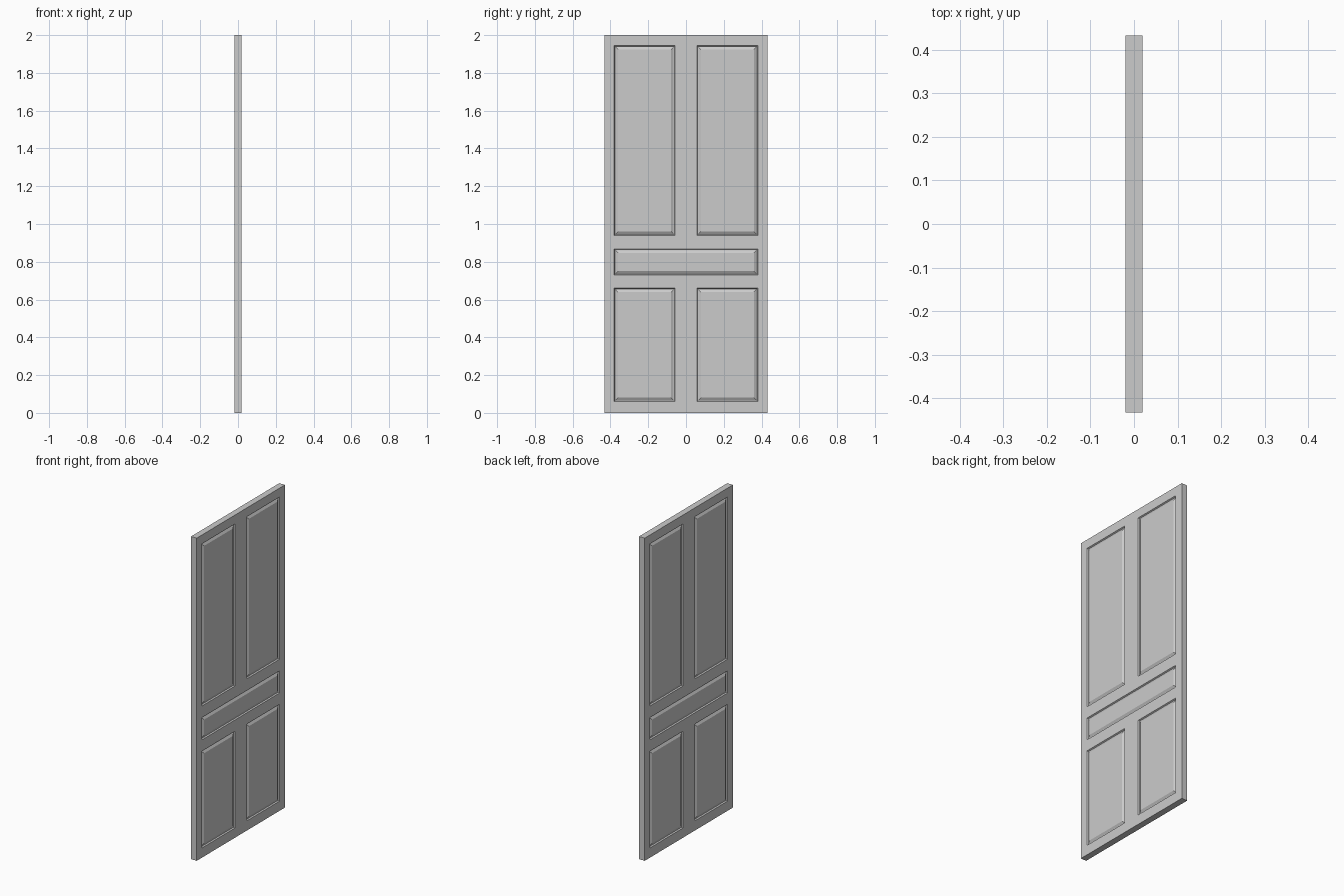
import bpy, bmesh

if "Cube" in bpy.data.objects:
    bpy.data.objects.remove(bpy.data.objects["Cube"])

HALF_T, HALF_W, HEIGHT = 0.0195, 0.432, 2.0
YS = [-HALF_W, -0.38, -0.058, 0.058, 0.38, HALF_W]
ZS = [0.0, 0.06, 0.66, 0.73, 0.868, 0.94, 1.945, HEIGHT]
# panel cells: row -> list of column groups
PANELS = {1: [(1,), (3,)], 3: [(1, 2, 3)], 5: [(1,), (3,)]}

bm = bmesh.new()


def inset(face, width, depth):
    bmesh.ops.inset_region(bm, faces=[face], thickness=width, use_even_offset=True)
    nrm = face.normal.copy()
    bmesh.ops.translate(bm, verts=face.verts, vec=nrm * depth)


def door_side(sign):
    """Grid of stiles and rails with raised panels on one side."""
    v = [[bm.verts.new((sign * HALF_T, y, z)) for y in YS] for z in ZS]
    cells = {}
    for r in range(len(ZS) - 1):
        for c in range(len(YS) - 1):
            q = [v[r][c], v[r][c + 1], v[r + 1][c + 1], v[r + 1][c]]
            cells[r, c] = bm.faces.new(q if sign > 0 else q[::-1])
    bm.normal_update()
    for row, groups in PANELS.items():
        for cols in groups:
            face = cells[row, cols[0]]
            if len(cols) > 1:
                face = bmesh.ops.dissolve_faces(
                    bm, faces=[cells[row, c] for c in cols])["region"][0]
            bm.normal_update()
            inset(face, 0.004, -0.008)   # groove wall
            inset(face, 0.004, 0.0)      # groove floor
            inset(face, 0.013, 0.008)    # bevel up to the raised field
    # outline of this side, in order
    n, m = len(ZS) - 1, len(YS) - 1
    return ([v[0][c] for c in range(m)] + [v[r][m] for r in range(n)]
            + [v[n][c] for c in range(m, 0, -1)] + [v[r][0] for r in range(n, 0, -1)])


# two panelled sides joined by the edge strip
a, b = door_side(1), door_side(-1)
for i in range(len(a)):
    j = (i + 1) % len(a)
    bm.faces.new((a[j], a[i], b[i], b[j]))
bmesh.ops.recalc_face_normals(bm, faces=bm.faces)

mesh = bpy.data.meshes.new("door_panel")
bm.to_mesh(mesh)
bm.free()
door = bpy.data.objects.new("door_panel", mesh)
bpy.context.collection.objects.link(door)
